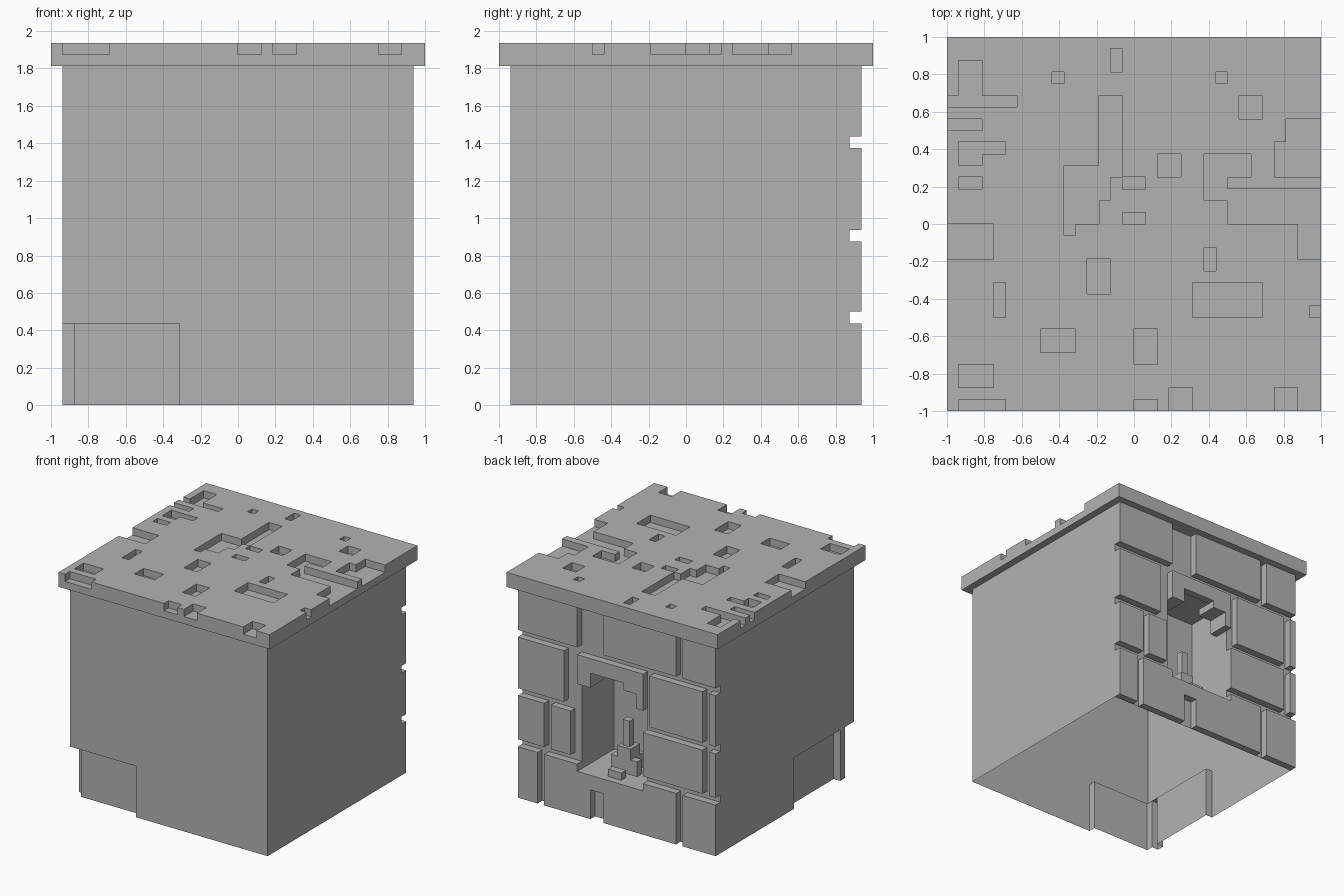
import bpy, bmesh

if "Cube" in bpy.data.objects:
    bpy.data.objects.remove(bpy.data.objects["Cube"])

V = 0.0625                     # one voxel
W = 15 * V                     # half width of the body
TOP = 29 * V                   # underside of the turf slab

stone = bpy.data.materials.new("plain grey")
stone.diffuse_color = (0.45, 0.45, 0.45, 1)
stone.use_nodes = True
stone.node_tree.nodes["Principled BSDF"].inputs["Base Color"].default_value = stone.diffuse_color


def finish(bm, name):
    bmesh.ops.remove_doubles(bm, verts=bm.verts, dist=1e-5)
    me = bpy.data.meshes.new(name)
    bm.to_mesh(me)
    bm.free()
    me.materials.append(stone)
    ob = bpy.data.objects.new(name, me)
    bpy.context.collection.objects.link(ob)
    return ob


def quad(bm, *pts):
    bm.faces.new([bm.verts.new(p) for p in pts])


def boxes(name, items):
    bm = bmesh.new()
    for x0, x1, y0, y1, z0, z1 in items:
        r = bmesh.ops.create_cube(bm, size=1)
        for v in r["verts"]:
            v.co = ((x0 + x1) / 2 + v.co.x * (x1 - x0),
                    (y0 + y1) / 2 + v.co.y * (y1 - y0),
                    (z0 + z1) / 2 + v.co.z * (z1 - z0))
    me = bpy.data.meshes.new(name)
    bm.to_mesh(me)
    bm.free()
    me.materials.append(stone)
    bpy.context.collection.objects.link(bpy.data.objects.new(name, me))


def wall(bm, a, b, z0, z1):
    """Upright sheet from a to b, outside on the right of the direction."""
    quad(bm, (*a, z0), (*b, z0), (*b, z1), (*a, z1))


# --- body shell: open underneath, walls are single sheets
R, H, B = W - V, 7 * V, 14 * V      # recess plane, recess height, back sheet
bm = bmesh.new()
wall(bm, (-W, -W), (W, -W), H, TOP)                    # front, upper
wall(bm, (-5 * V, -W), (W, -W), 0, H)                  # front, lower
wall(bm, (W, -W), (W, B), 0, TOP)                      # right
wall(bm, (-W, B), (-W, -W), H, TOP)                    # left, upper
wall(bm, (-W, B), (-W, -2 * V), 0, H)                  # left, lower
path = [(-W, -2 * V), (-R, -2 * V), (-R, -12 * V), (-W, -12 * V), (-W, -13 * V),
        (-R, -13 * V), (-R, -R), (-5 * V, -R), (-5 * V, -W)]
for a, b in zip(path, path[1:]):                       # recessed corner
    wall(bm, a, b, 0, H)
quad(bm, (-W, -W, H), (-5 * V, -W, H), (-5 * V, -R, H), (-W, -R, H))
quad(bm, (-W, -R, H), (-R, -R, H), (-R, -2 * V, H), (-W, -2 * V, H))
finish(bm, "body_walls")

# --- back sheet with the niche
NX0, NX1, NY, NZ0, NZ1 = -4 * V, 6 * V, 7 * V, 6 * V, 21 * V
bm = bmesh.new()
wall(bm, (W, B), (NX1, B), 0, TOP)
wall(bm, (NX0, B), (-W, B), 0, TOP)
wall(bm, (NX1, B), (NX0, B), 0, NZ0)
wall(bm, (NX1, B), (NX0, B), NZ1, TOP)
wall(bm, (NX1, NY), (NX0, NY), NZ0, NZ1)
wall(bm, (NX1, B), (NX1, NY), NZ0, NZ1)
wall(bm, (NX0, NY), (NX0, B), NZ0, NZ1)
quad(bm, (NX0, NY, NZ0), (NX1, NY, NZ0), (NX1, B, NZ0), (NX0, B, NZ0))
quad(bm, (NX0, B, NZ1), (NX1, B, NZ1), (NX1, NY, NZ1), (NX0, NY, NZ1))
finish(bm, "niche_wall")

# --- raised stone blocks on the back, in voxels: x0, x1, z0, z1
bricks = [
    (6, 15, 23, 29), (-9, 2, 23, 29), (-15, -10, 23, 29),
    (8, 15, 15, 22), (-13, -5, 15, 22), (-15, -14, 15, 22),
    (11, 15, 8, 14), (7, 10, 8, 14), (-13, -4, 8, 14), (-15, -14, 8, 14),
    (12, 15, 0, 7), (6, 11, 0, 7), (4, 6, 0, 6), (2, 4, 4, 6),
    (-4, 2, 0, 6), (-9, -4, 0, 7), (-15, -10, 0, 7),
]
boxes("back_bricks", [(a * V, b * V, B, W, c * V, d * V) for a, b, c, d in bricks])

# --- stepped arch over the niche
boxes("niche_arch", [
    (NX0, NX1, B, W, 20 * V, 22 * V),
    (4 * V, NX1, 12 * V, W, 18 * V, 20 * V),
    (-3 * V, -1 * V, 12 * V, W, 19 * V, 20 * V),
    (NX0, -3 * V, 12 * V, W, 17 * V, 20 * V),
])

# --- candle on a stepped foot inside the niche
boxes("candle", [
    (0, 2 * V, 10 * V, 12 * V, NZ0, 9.5 * V),
    (0.5 * V, 1.5 * V, 10.5 * V, 11.5 * V, 9.5 * V, 13 * V),
    (2 * V, 3 * V, 11 * V, 12 * V, NZ0, 8 * V),
    (-1 * V, 0, 11 * V, 12 * V, NZ0, 8 * V),
    (0, 2 * V, 13 * V, 14 * V, NZ0, 7 * V),
    (0, V, 9 * V, 10 * V, NZ0, 8 * V),
])

# --- turf slab: 32 x 32 voxels, sunken patches one voxel deep
# patches as x0, x1, y0, y1 in voxels from the centre
sunk = [
    (-6, -3, 0, 5), (-6, -5, -1, 0), (-3, -1, 4, 11), (-3, -2, 2, 4), (-1, 1, 3, 4),
    (-1, 1, 0, 1), (6, 8, 2, 6), (8, 16, 0, 3), (14, 16, -3, 0), (12, 16, 4, 7),
    (13, 16, 7, 9), (8, 10, 4, 6), (2, 4, 4, 6), (-16, -12, -3, 0),
    (-16, -10, 10, 11), (-15, -13, 11, 14), (-16, -13, 8, 9), (-15, -13, 5, 7),
    (-15, -13, 3, 4), (-13, -11, 6, 7), (-7, -6, 12, 13), (-2, -1, 13, 15),
    (7, 8, 12, 13), (9, 11, 9, 11), (5, 11, -8, -5), (-4, -2, -6, -3),
    (0, 2, -12, -9), (-8, -5, -11, -9), (-15, -11, -16, -15), (-15, -12, -14, -12),
    (-12, -11, -8, -5), (0, 2, -16, -15), (3, 5, -16, -14), (12, 14, -16, -14),
    (15, 16, -8, -7), (6, 7, -4, -2),
]
low = {(i, j) for a, b, c, d in sunk for i in range(a, b) for j in range(c, d)}


def height(i, j):
    if not (-16 <= i < 16 and -16 <= j < 16):
        return 29
    return 30 if (i, j) in low else 31


bm = bmesh.new()
for i in range(-16, 16):
    for j in range(-16, 16):
        h = height(i, j) * V
        x0, x1, y0, y1 = i * V, (i + 1) * V, j * V, (j + 1) * V
        quad(bm, (x0, y0, h), (x1, y0, h), (x1, y1, h), (x0, y1, h))
        for di, dj, a, b in ((0, -1, (x0, y0), (x1, y0)), (1, 0, (x1, y0), (x1, y1)),
                             (0, 1, (x1, y1), (x0, y1)), (-1, 0, (x0, y1), (x0, y0))):
            n = height(i + di, j + dj) * V
            if n < h:
                wall(bm, a, b, n, h)
quad(bm, (-1, -1, TOP), (-1, 1, TOP), (1, 1, TOP), (1, -1, TOP))
finish(bm, "turf_slab")
